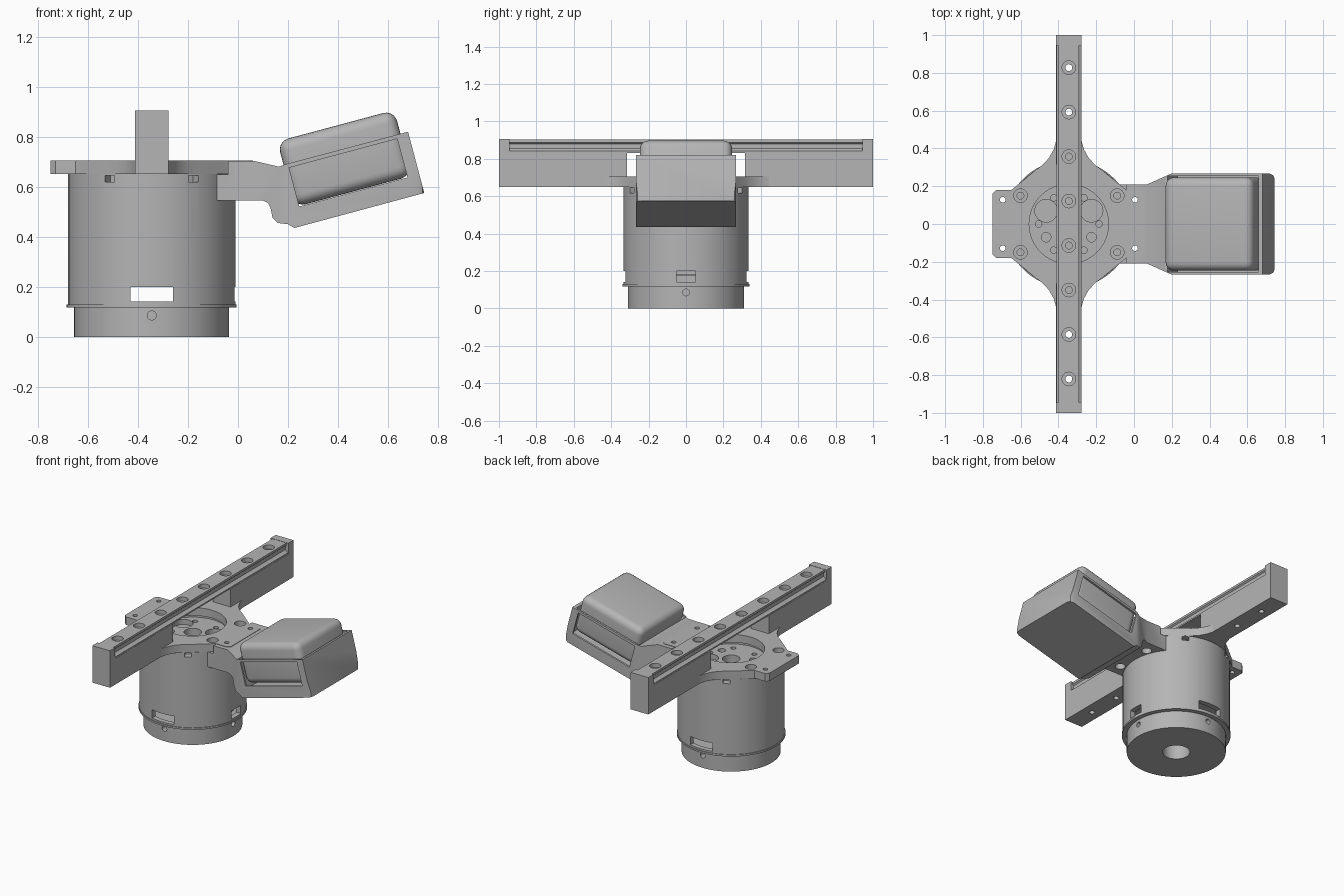
import bpy, bmesh
from math import radians, sin, cos, pi
from mathutils import Matrix, Vector

if "Cube" in bpy.data.objects:
    bpy.data.objects.remove(bpy.data.objects["Cube"])

grey = bpy.data.materials.new("machined_grey")
grey.use_nodes = True
grey.diffuse_color = (0.46, 0.46, 0.46, 1)
grey.node_tree.nodes["Principled BSDF"].inputs["Base Color"].default_value = (0.46, 0.46, 0.46, 1)

AX = -0.345                      # motor and bar centre line
TILT = Matrix.Translation((0.225, 0, 0.435)) @ Matrix.Rotation(radians(-15), 4, 'Y')


def make(name, bm, matrix=Matrix()):
    bm.transform(matrix)
    bmesh.ops.recalc_face_normals(bm, faces=bm.faces[:])
    mesh = bpy.data.meshes.new(name)
    bm.to_mesh(mesh)
    bm.free()
    mesh.materials.append(grey)
    ob = bpy.data.objects.new(name, mesh)
    bpy.context.scene.collection.objects.link(ob)
    return ob


def box(name, lo, hi, matrix=Matrix()):
    bm = bmesh.new()
    bmesh.ops.create_cube(bm, size=1)
    lo, hi = Vector(lo), Vector(hi)
    size = Matrix.Diagonal((*(hi - lo), 1))
    return make(name, bm, matrix @ Matrix.Translation((lo + hi) / 2) @ size)


def cyl(name, r, start, end, matrix=Matrix(), sides=24):
    start, end = Vector(start), Vector(end)
    d = end - start
    bm = bmesh.new()
    bmesh.ops.create_cone(bm, cap_ends=True, segments=sides, radius1=r, radius2=r, depth=d.length)
    turn = d.to_track_quat('Z', 'Y').to_matrix().to_4x4()
    return make(name, bm, matrix @ Matrix.Translation((start + end) / 2) @ turn)


def prism(name, pts, lo, hi, place):
    """Extrude a 2D outline; place maps (a, b, depth) to xyz."""
    bm = bmesh.new()
    face = bm.faces.new([bm.verts.new(place(a, b, lo)) for a, b in pts])
    out = bmesh.ops.extrude_face_region(bm, geom=[face])
    shift = Vector(place(0, 0, hi)) - Vector(place(0, 0, lo))
    bmesh.ops.translate(bm, vec=shift, verts=[g for g in out["geom"] if isinstance(g, bmesh.types.BMVert)])
    return make(name, bm)


def lathe(name, pts, n=72):
    bm = bmesh.new()
    rings = [[bm.verts.new((AX + r * cos(2 * pi * i / n), r * sin(2 * pi * i / n), z)) for r, z in pts]
             for i in range(n)]
    for i, ring in enumerate(rings):
        nxt = rings[(i + 1) % n]
        for k in range(len(pts)):
            j = (k + 1) % len(pts)
            bm.faces.new((ring[k], nxt[k], nxt[j], ring[j]))
    return make(name, bm)


def bake(ob):
    dg = bpy.context.evaluated_depsgraph_get()
    mesh = bpy.data.meshes.new_from_object(ob.evaluated_get(dg))
    ob.modifiers.clear()
    ob.data = mesh


def cut(ob, cutters, op='DIFFERENCE'):
    for c in cutters:
        m = ob.modifiers.new("cut", 'BOOLEAN')
        m.operation, m.object, m.solver = op, c, 'EXACT'
        bake(ob)
        bpy.data.objects.remove(c)


def top_hole(x, y, r, z0, z1):
    return cyl("cutter", r, (x, y, z0), (x, y, z1))


def flat(a, b, d):
    return (a, b, d)


def side(a, b, d):
    return (a, d, b)


def lengthwise(a, b, d):
    return (AX + a, d, b)


parts = []

# Motor housing: stepped outside, hollow at the window band
motor = lathe("motor_housing", [(.085, 0), (.31, 0), (.31, .118), (.34, .118), (.34, .13), (.335, .13),
                                (.335, .65), (.22, .65), (.22, .635), (.055, .635), (.055, .21),
                                (.3, .21), (.3, .135), (.085, .135)])
cutters = []
for ang, w in ((0, .05), (90, .085), (180, .085), (270, .085)):
    m = Matrix.Translation((AX, 0, 0)) @ Matrix.Rotation(radians(ang), 4, 'Z')
    cutters.append(box("cutter", (.25, -w, .142), (.4, w, .2), m))
    cutters.append(cyl("cutter", .018, (.25, 0, .085), (.4, 0, .085), m))
for ang in (60, 120, 240, 300):
    m = Matrix.Translation((AX, 0, 0)) @ Matrix.Rotation(radians(ang), 4, 'Z')
    cutters.append(box("cutter", (.29, -.022, .618), (.4, .022, .645), m))
for i in range(8):
    a = i * pi / 4 + .2
    cutters.append(top_hole(AX + .16 * cos(a), .16 * sin(a), .016, -.1, .06))
for i in range(6):
    a = i * pi / 3
    cutters.append(top_hole(AX + .16 * cos(a), .16 * sin(a), .017, .58, .7))
for s in (-1, 1):
    cutters.append(top_hole(AX + s * .12, .07, .06, .60, .7))
    cutters.append(top_hole(AX + s * .12, -.07, .025, .60, .7))
cut(motor, cutters)
parts += [motor, box("inner_connector", (AX + .2, -.07, .13), (AX + .26, .07, .175)),
          box("inner_connector_top", (AX + .2, -.07, .18), (AX + .25, .07, .215))]

# Mounting plate: one quarter outline mirrored four ways
q = [(.405, .16), (.385, .18), (.305, .18), (.28, .2), (.235, .237), (.185, .278), (.14, .312),
     (.105, .35), (.08, .395), (.0675, .44)]
outline = q + [(-x, y) for x, y in q[::-1]] + [(-x, -y) for x, y in q] + [(x, -y) for x, y in q[::-1]]
plate = prism("mounting_plate", [(AX + x, y) for x, y in outline], .65, .705, flat)
cutters = [cyl("cutter", .21, (AX, 0, .6), (AX, 0, .8), sides=64)]
for sx in (-1, 1):
    for sy in (-1, 1):
        cutters.append(top_hole(AX + sx * .35, sy * .128, .015, .6, .8))
        cutters.append(top_hole(AX + sx * .256, sy * .15, .036, .665, .8))
        cutters.append(top_hole(AX + sx * .256, sy * .15, .018, .6, .8))
cut(plate, cutters)
parts.append(plate)

# Cross bar: lower blocks, end caps and a grooved rail
hole_ys = [.828 - i * .2355 for i in range(8)]
for s, tag in ((1, "back"), (-1, "front")):
    lower = box("bar_block_" + tag, (AX - .0675, min(s * .315, s), .65), (AX + .0675, max(s * .315, s), .83))
    cut(lower, [top_hole(AX, y, .018, .5, 1) for y in hole_ys if y * s > .32])
    cap = box("bar_cap_" + tag, (AX - .0675, min(s * .945, s), .83), (AX + .0675, max(s * .945, s), .905))
    parts += [lower, cap]
half = [(.066, .83), (.066, .84), (.055, .845), (.045, .855), (.045, .88), (.054, .888), (.054, .903)]
rail = prism("bar_rail", half + [(-x, z) for x, z in half[::-1]], -.945, .945, lengthwise)
cut(rail, [top_hole(AX, y, r, z, 1) for y in hole_ys for r, z in ((.036, .875), (.018, .7))])
parts.append(rail)

# Arm with tilted tray: side profile trimmed by the plan outline
arm = prism("arm_and_tray", [(-.1, .545), (.1, .545), (.12, .535), (.13, .515), (.138, .475), (.16, .455),
                             (.2, .45), (.225, .435), (.745, .575), (.68, .82), (.19, .69), (.165, .68),
                             (.07, .702), (-.04, .702), (-.04, .648), (-.1, .648)], -.4, .4, side)
plan = [(-.2, .21), (.07, .21), (.2, .268), (.715, .268), (.737, .258), (.746, .235)]
trim = prism("trim", plan + [(x, -y) for x, y in plan[::-1]], 0, 1, flat)
cut(arm, [trim], 'INTERSECT')
cutters = [box("cutter", (.02, -.255, .05), (.518, .255, .5), TILT),
           box("cutter", (.042, -.4, .078), (.49, .4, .238), TILT)]
for s in (-1, 1):
    cutters.append(cyl("cutter", .027, (.27, s * .12, -.1), (.27, s * .12, .055), TILT))
    cutters.append(top_hole(.005, s * .128, .015, .4, .8))
    cutters.append(top_hole(.005, s * .128, .032, .4, .6))
cut(arm, cutters)
parts.append(arm)

# Rounded unit held in the tray
unit = box("rounded_unit", (.024, -.247, .08), (.508, .247, .352), TILT)
bev = unit.modifiers.new("round", 'BEVEL')
bev.width, bev.segments = .045, 5
bake(unit)
parts.append(unit)

# Smooth the curved faces and keep the edges crisp
bpy.ops.object.select_all(action='DESELECT')
for ob in parts:
    ob.select_set(True)
    bpy.context.view_layer.objects.active = ob
bpy.ops.object.shade_smooth_by_angle(angle=radians(30))
